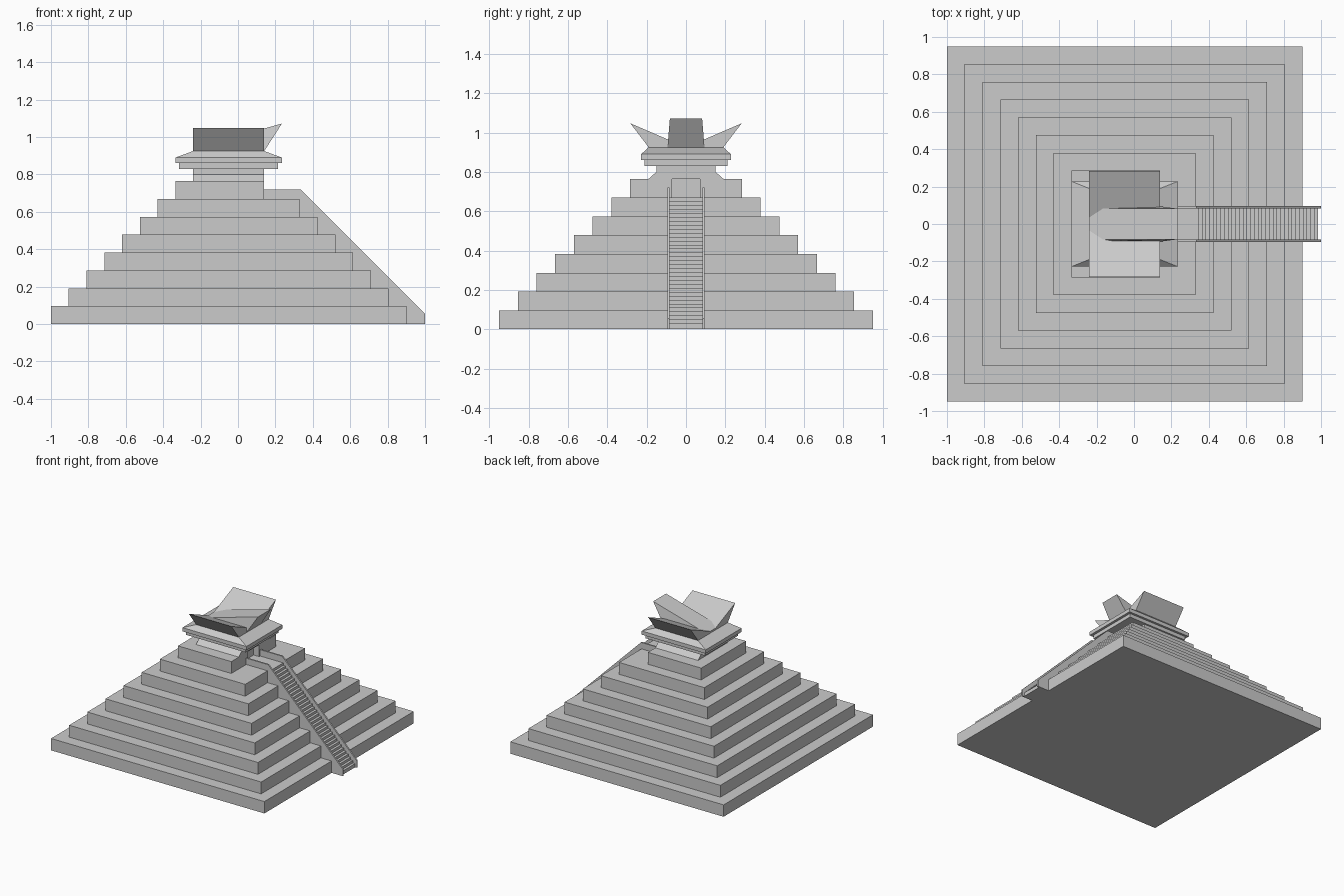
import bpy, bmesh
from mathutils import Vector

cube = bpy.data.objects.get("Cube")
if cube:
    bpy.data.objects.remove(cube, do_unlink=True)

stone = bpy.data.materials.new("grey stone")
stone.use_nodes = True
GREY = (0.6, 0.6, 0.6, 1)
stone.diffuse_color = GREY
stone.node_tree.nodes["Principled BSDF"].inputs["Base Color"].default_value = GREY

CX = -0.05        # pyramid centre along x
STEP = 0.0956     # tier height
EAST = 0.14       # stair-side face of the temple
WEST = -0.24      # opposite face of the temple
ROOF = 0.925      # top of the cornice


def finish(name, bm):
    bmesh.ops.recalc_face_normals(bm, faces=bm.faces)
    mesh = bpy.data.meshes.new(name)
    bm.to_mesh(mesh)
    bm.free()
    mesh.materials.append(stone)
    obj = bpy.data.objects.new(name, mesh)
    bpy.context.collection.objects.link(obj)
    return obj


def loft(name, ring_a, ring_b):
    """Closed solid between two matching outlines."""
    bm = bmesh.new()
    a = [bm.verts.new(p) for p in ring_a]
    b = [bm.verts.new(p) for p in ring_b]
    bm.faces.new(a)
    bm.faces.new(b)
    for i in range(len(a)):
        j = (i + 1) % len(a)
        bm.faces.new((a[i], a[j], b[j], b[i]))
    return finish(name, bm)


def rect(x0, x1, hy, z):
    return [(x0, -hy, z), (x1, -hy, z), (x1, hy, z), (x0, hy, z)]


def slab(name, x0, x1, hy, z0, z1):
    return loft(name, rect(x0, x1, hy, z0), rect(x0, x1, hy, z1))


def side_profile(name, pts, y0, y1):
    """Extrude an (x, z) outline along y."""
    return loft(name, [(x, y0, z) for x, z in pts], [(x, y1, z) for x, z in pts])


# Stepped base
for i in range(7):
    h = 0.95 - 0.095 * i
    slab(f"tier_{i + 1}", CX - h, CX + h, h, i * STEP, (i + 1) * STEP)

# Top tier with a doorway recess facing the stair
plan = [(-0.335, -0.285), (EAST, -0.285), (EAST, -0.07), (0.09, -0.07),
        (0.09, 0.07), (EAST, 0.07), (EAST, 0.285), (-0.335, 0.285)]
loft("doorway_tier", [(x, y, 7 * STEP) for x, y in plan],
     [(x, y, 8 * STEP) for x, y in plan])

# Temple body with a sloped foot
loft("temple_foot", rect(WEST, EAST, 0.19, 8 * STEP), rect(WEST, EAST, 0.15, 0.8))
slab("temple_body", WEST, EAST, 0.15, 0.8, 0.83)

# Cornice
slab("lower_cornice", -0.315, 0.215, 0.21, 0.83, 0.86)
slab("upper_cornice", -0.335, 0.235, 0.228, 0.86, 0.89)
loft("sloped_roof", rect(-0.335, 0.235, 0.228, 0.89), rect(WEST, EAST, 0.19, ROOF))

# Flared roof crests on both sides
for name, s in (("front_crest", -1), ("back_crest", 1)):
    tri = [(0.0, ROOF), (s * 0.19, ROOF), (s * 0.283, 1.047)]
    loft(name, [(WEST, y, z) for y, z in tri], [(EAST, y, z) for y, z in tri])

# Central crest rising over the stair
top = rect(WEST, 0.235, 0.082, 0.94)
top = [(x, y, 1.072 if x > 0 else z) for x, y, z in top]
loft("central_crest", rect(WEST, EAST, 0.094, ROOF), top)

# Stair flight with landing
N, T = 32, 0.02
x, z = 0.345, 7 * STEP
flight = [(EAST, 0), (EAST, z), (x, z)]
for i in range(N):
    z -= T
    flight.append((x, z))
    x += T
    flight.append((x, z))
flight.append((x, 0))
side_profile("stair_flight", flight, -0.084, 0.084)

# Side walls of the stair
wall = [(EAST, 0), (EAST, 0.72), (0.335, 0.72), (1, 0.055), (1, 0)]
for name, s in (("front_stair_wall", -1), ("back_stair_wall", 1)):
    side_profile(name, wall, s * 0.083, s * 0.095)
